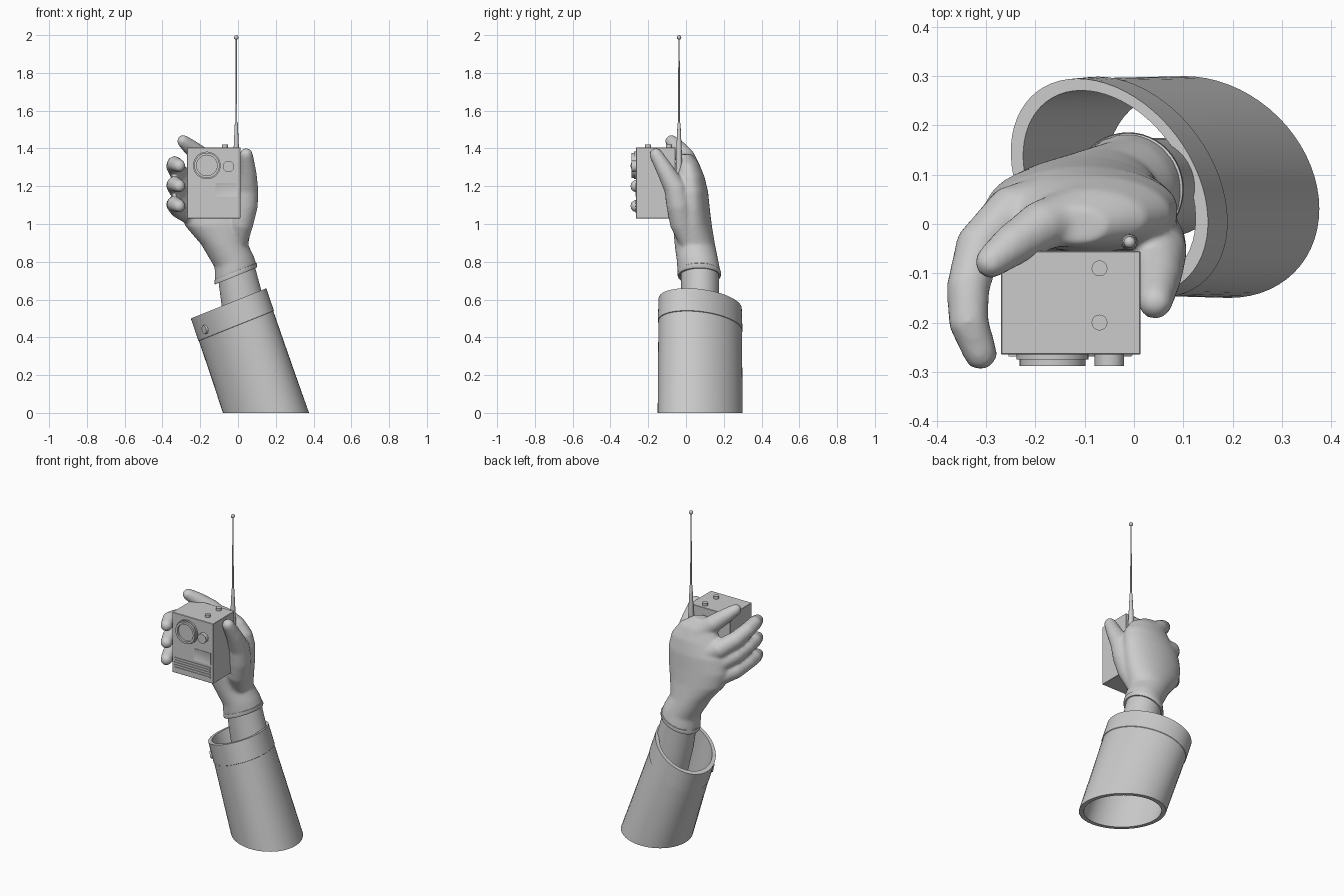
import bpy, bmesh, math
from mathutils import Vector, Matrix

cube = bpy.data.objects.get("Cube")
if cube:
    bpy.data.objects.remove(cube)

grey = bpy.data.materials.new("plain grey")
grey.use_nodes = True
grey.diffuse_color = (0.6, 0.6, 0.6, 1)
grey.node_tree.nodes["Principled BSDF"].inputs["Base Color"].default_value = (0.6, 0.6, 0.6, 1)


def finish(name, bm, angle=35):
    bmesh.ops.recalc_face_normals(bm, faces=bm.faces)
    mesh = bpy.data.meshes.new(name)
    bm.to_mesh(mesh)
    bm.free()
    mesh.materials.append(grey)
    ob = bpy.data.objects.new(name, mesh)
    bpy.context.collection.objects.link(ob)
    bpy.ops.object.select_all(action='DESELECT')
    ob.select_set(True)
    bpy.context.view_layer.objects.active = ob
    bpy.ops.object.shade_smooth_by_angle(angle=math.radians(angle))
    return ob


def loft(bm, rings, n=48, closed=False):
    """Skin rings given as (centre, half axis u, half axis v)."""
    loops = []
    for c, u, v in rings:
        loops.append([bm.verts.new(Vector(c) + Vector(u) * math.cos(math.tau * i / n)
                                   + Vector(v) * math.sin(math.tau * i / n)) for i in range(n)])
    pairs = list(zip(loops, loops[1:]))
    if closed:
        pairs.append((loops[-1], loops[0]))
    else:
        bm.faces.new(loops[0])
        bm.faces.new(loops[-1])
    for a, b in pairs:
        for i in range(n):
            j = (i + 1) % n
            bm.faces.new((a[i], a[j], b[j], b[i]))


def finger(bm, points, radii):
    """Tapered tube with a round tip."""
    pts = [Vector(p) for p in points]
    radii = list(radii)
    tip, r = pts[-1], radii[-1]
    d = (tip - pts[-2]).normalized()
    for along, size in ((0.5, 0.87), (0.8, 0.6), (0.97, 0.24)):
        pts.append(tip + d * r * along)
        radii.append(r * size)
    rings = []
    for i, p in enumerate(pts):
        t = (pts[min(i + 1, len(pts) - 1)] - pts[max(i - 1, 0)]).normalized()
        u = t.cross(Vector((0.1, 0.2, 1)).cross(t)).normalized()
        rings.append((p, u * radii[i], t.cross(u) * radii[i]))
    loft(bm, rings, 20)


def flat_ring(x, y, z, hx, hy, slope=0, skew=0):
    """Oval ring rising by slope along x, leaning sideways by skew."""
    a = math.sqrt(hx * hx - skew * skew)
    return (x, y, z), (a, 0, a * slope), (skew, hy, skew * slope)


def disc(bm, at, axis, r, depth, n=32, r_end=None):
    rot = Vector((0, 0, 1)).rotation_difference(Vector(axis)).to_matrix().to_4x4()
    m = Matrix.Translation(at) @ rot @ Matrix.Translation((0, 0, depth / 2))
    bmesh.ops.create_cone(bm, cap_ends=True, segments=n, radius1=r,
                          radius2=r if r_end is None else r_end, depth=depth, matrix=m)


def block(bm, lo, hi):
    lo, hi = Vector(lo), Vector(hi)
    m = Matrix.Translation((lo + hi) / 2) @ Matrix.Diagonal((*(hi - lo), 1))
    bmesh.ops.create_cube(bm, size=1, matrix=m)


# Sleeve: open slanted tube with a slightly raised cuff
bm = bmesh.new()
loft(bm, [flat_ring(0.148, 0.075, 0, 0.228, 0.225, 0, -0.045),
          flat_ring(-0.01, 0.075, 0.46, 0.197, 0.221, 0.4, -0.062),
          flat_ring(-0.01, 0.075, 0.462, 0.2, 0.224, 0.4, -0.063),
          flat_ring(-0.05, 0.075, 0.58, 0.2, 0.22, 0.4, -0.065),
          flat_ring(-0.05, 0.075, 0.58, 0.175, 0.196, 0.4, -0.057),
          flat_ring(0.148, 0.075, 0, 0.203, 0.2, 0, -0.04)], 64, True)
finish("sleeve", bm)

bm = bmesh.new()
disc(bm, (-0.162, -0.005, 0.445), (-0.82, -0.52, -0.2), 0.027, 0.022, 24, 0.022)
finish("cuff_button", bm)

# Forearm
bm = bmesh.new()
loft(bm, [flat_ring(0.07, 0.075, 0.4, 0.105, 0.1, 0.4),
          flat_ring(0.02, 0.075, 0.6, 0.105, 0.1, 0.4),
          flat_ring(-0.012, 0.073, 0.76, 0.095, 0.1, 0.4)])
finish("forearm", bm)

# Gloved hand: palm and fingers fused into one skin
bm = bmesh.new()
loft(bm, [flat_ring(-0.012, 0.07, 0.735, 0.112, 0.115, 0.4),
          flat_ring(-0.02, 0.062, 0.80, 0.103, 0.11, 0.3),
          flat_ring(-0.07, 0.047, 0.89, 0.124, 0.107),
          flat_ring(-0.103, 0.034, 0.99, 0.177, 0.103),
          flat_ring(-0.108, 0.033, 1.08, 0.194, 0.093),
          flat_ring(-0.1, 0.03, 1.17, 0.19, 0.087),
          flat_ring(-0.085, 0.02, 1.25, 0.16, 0.078),
          flat_ring(-0.095, 0.01, 1.32, 0.12, 0.06),
          flat_ring(-0.125, -0.005, 1.37, 0.07, 0.038)])
finger(bm, [(0.0, 0.015, 0.9), (0.016, -0.02, 1.0), (0.04, -0.038, 1.1), (0.048, -0.057, 1.19),
            (0.05, -0.108, 1.28), (0.043, -0.158, 1.367)], [0.05, 0.065, 0.066, 0.06, 0.047, 0.036])
finger(bm, [(-0.06, 0.02, 1.2), (-0.12, 0.02, 1.295), (-0.19, -0.005, 1.355),
            (-0.25, -0.045, 1.405), (-0.29, -0.077, 1.438)], [0.06, 0.058, 0.052, 0.043, 0.034])
# Three curled fingers: heights at knuckle, bend and tip
for low, bend, high in ((1.17, 1.27, 1.32), (1.09, 1.175, 1.213), (1.02, 1.08, 1.107)):
    finger(bm, [(-0.15, 0.045, low), (-0.25, 0.022, (low + bend) / 2), (-0.315, -0.045, bend),
                (-0.337, -0.13, (bend + high) / 2 + 0.01), (-0.336, -0.2, high), (-0.312, -0.262, high - 0.012)],
           [0.065, 0.056, 0.049, 0.044, 0.041, 0.035])
hand = finish("gloved_hand", bm, 180)
remesh = hand.modifiers.new("Fuse", 'REMESH')
remesh.mode = 'VOXEL'
remesh.voxel_size = 0.009
remesh.use_smooth_shade = True
smooth = hand.modifiers.new("Soften", 'SMOOTH')
smooth.factor = 0.5
smooth.iterations = 9

# Thin folded lip at the glove opening
bm = bmesh.new()
loft(bm, [flat_ring(-0.012, 0.07, z, r, r + 0.003, 0.4)
          for z, r in ((0.724, 0.1), (0.724, 0.11), (0.735, 0.113), (0.748, 0.111), (0.755, 0.1))], 48, True)
finish("glove_hem", bm)

# Radio body
bm = bmesh.new()
block(bm, (-0.27, -0.265, 1.03), (0.013, -0.055, 1.405))
bmesh.ops.bevel(bm, geom=bm.edges[:], offset=0.002, segments=1, affect='EDGES')
finish("radio_body", bm)

front = (0, -1, 0)
bm = bmesh.new()
disc(bm, (-0.165, -0.26, 1.31), front, 0.073, 0.015)
# Dial rim is a raised hollow ring
loft(bm, [((-0.165, y, 1.31), (r, 0, 0), (0, 0, r))
          for r, y in ((0.067, -0.27), (0.067, -0.288), (0.054, -0.288), (0.054, -0.27))], 48, True)
disc(bm, (-0.165, -0.27, 1.31), front, 0.05, 0.01)
finish("dial", bm)

bm = bmesh.new()
disc(bm, (-0.05, -0.26, 1.305), front, 0.03, 0.028, 12)
finish("front_knob", bm)

# Display window with a thin frame
bm = bmesh.new()
block(bm, (-0.12, -0.267, 1.145), (-0.003, -0.26, 1.218))
face = min(bm.faces, key=lambda f: f.calc_center_median().y)
bmesh.ops.inset_individual(bm, faces=[face], thickness=0.003, depth=-0.001)
finish("display", bm)

# Speaker grille slats
bm = bmesh.new()
for i in range(5):
    z = 1.06 + i * 0.015
    block(bm, (-0.255, -0.269, z), (-0.005, -0.26, z + 0.008))
finish("speaker_grille", bm)

for name, y in (("top_button_back", -0.09), ("top_button_front", -0.2)):
    bm = bmesh.new()
    disc(bm, (-0.07, y, 1.4), (0, 0, 1), 0.016, 0.021, 24)
    finish(name, bm)

# Antenna: tapered base, thin rod and ball tip
bm = bmesh.new()
loft(bm, [flat_ring(-0.009, -0.037, z, r, r) for z, r in
          ((1.24, 0.018), (1.36, 0.016), (1.53, 0.008), (1.54, 0.005), (1.985, 0.0035))], 16)
bmesh.ops.create_uvsphere(bm, u_segments=16, v_segments=10, radius=0.012,
                          matrix=Matrix.Translation((-0.009, -0.037, 1.988)))
finish("antenna", bm)
